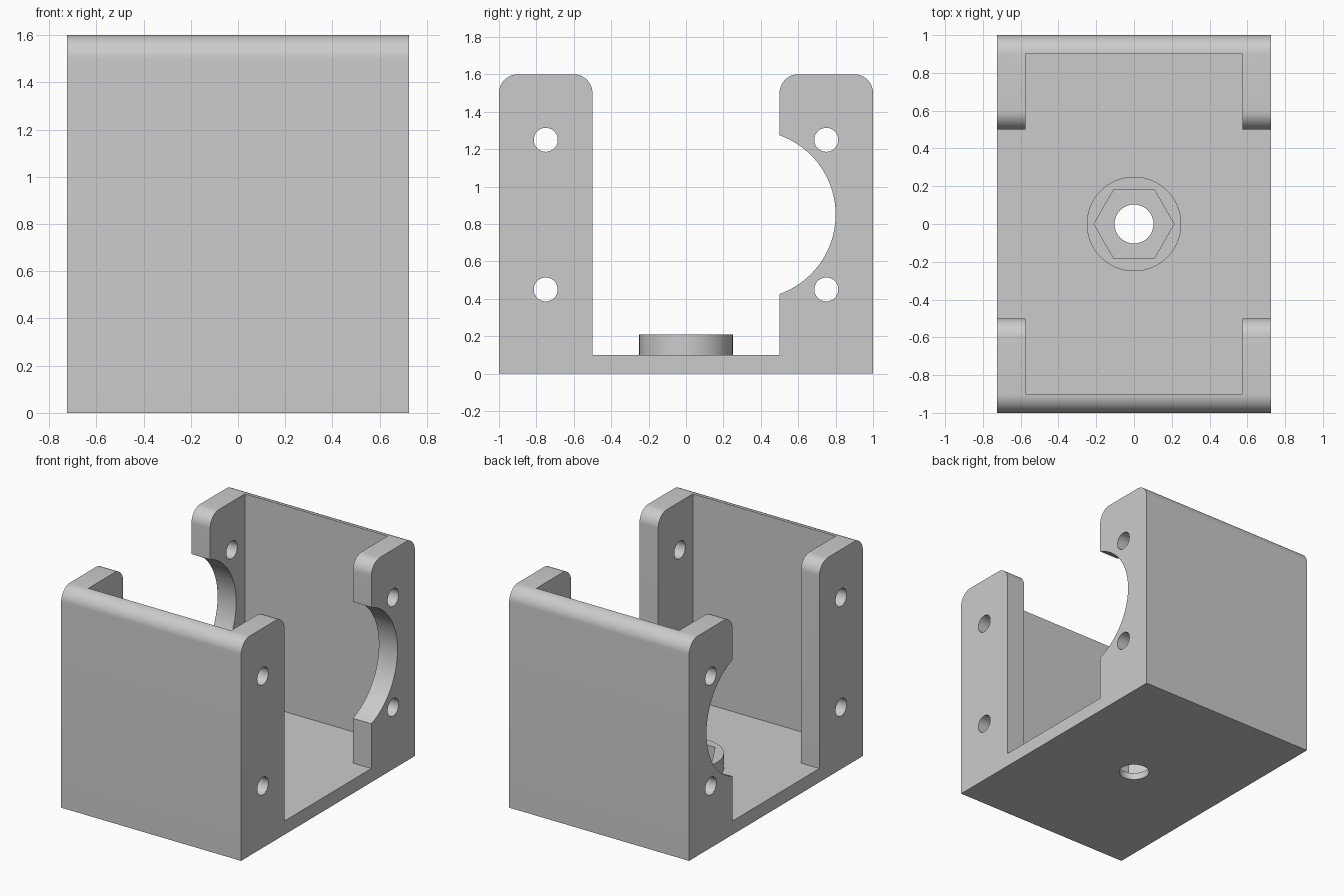
import bpy
import math
from mathutils import Matrix

if "Cube" in bpy.data.objects:
    bpy.data.objects.remove(bpy.data.objects["Cube"], do_unlink=True)

import bmesh

HALF_W, HALF_L, HEIGHT = 0.725, 1.0, 1.6
WALL, FILLET, OPEN = 0.1, 0.1, 0.5

grey = bpy.data.materials.new("Light Grey")
grey.use_nodes = True
colour = (0.6, 0.6, 0.6, 1)
grey.diffuse_color = colour
grey.node_tree.nodes["Principled BSDF"].inputs["Base Color"].default_value = colour


def add_object(name, bm):
    bmesh.ops.recalc_face_normals(bm, faces=bm.faces)
    mesh = bpy.data.meshes.new(name)
    bm.to_mesh(mesh)
    bm.free()
    mesh.materials.append(grey)
    ob = bpy.data.objects.new(name, mesh)
    bpy.context.collection.objects.link(ob)
    return ob


def box(name, size, centre):
    bm = bmesh.new()
    bmesh.ops.create_cube(bm, size=1, matrix=Matrix.Translation(centre) @ Matrix.Diagonal((*size, 1)))
    return add_object(name, bm)


def cylinder(name, radius, depth, centre, sides=64, along_x=False):
    bm = bmesh.new()
    turn = Matrix.Rotation(math.pi / 2, 4, "Y") if along_x else Matrix.Identity(4)
    bmesh.ops.create_cone(bm, cap_ends=True, segments=sides, radius1=radius, radius2=radius,
                          depth=depth, matrix=Matrix.Translation(centre) @ turn)
    return add_object(name, bm)


def combine(target, tool, operation="DIFFERENCE"):
    """Apply a boolean and remove the tool."""
    tool.hide_render = True
    mod = target.modifiers.new("Boolean", "BOOLEAN")
    mod.operation, mod.object, mod.solver = operation, tool, "EXACT"
    bpy.context.view_layer.objects.active = target
    bpy.ops.object.modifier_apply(modifier=mod.name)
    bpy.data.objects.remove(tool, do_unlink=True)


def corner(y, z, start, steps=12):
    """Quarter round, turning clockwise from the start angle."""
    return [(y + FILLET * math.cos(a), z + FILLET * math.sin(a))
            for a in (start - math.pi / 2 * i / steps for i in range(steps + 1))]


# U-shaped side profile with rounded wall tops, extruded across the width
top = HEIGHT - FILLET
half = [(OPEN, WALL)]
half += corner(OPEN + FILLET, top, math.pi)
half += corner(HALF_L - FILLET, top, math.pi / 2)
half += [(HALF_L, 0)]
profile = half + [(-y, z) for y, z in reversed(half)]

bm = bmesh.new()
face = bm.faces.new([bm.verts.new((-HALF_W, y, z)) for y, z in profile])
extruded = bmesh.ops.extrude_face_region(bm, geom=[face])["geom"]
bmesh.ops.translate(bm, vec=(2 * HALF_W, 0, 0),
                    verts=[g for g in extruded if isinstance(g, bmesh.types.BMVert)])
bracket = add_object("mounting_bracket", bm)

# Inner cavity leaving thin end walls and side flanges
combine(bracket, box("cavity_cutter", (1.15, 1.8, 2), (0, 0, WALL + 1)))

# Round opening in the rear flanges
combine(bracket, cylinder("opening_cutter", 0.45, 2, (0, 0.35, 0.85), 96, True))

# Screw holes through all four flanges
for y in (-0.75, 0.75):
    for z in (0.45, 1.25):
        combine(bracket, cylinder("screw_cutter", 0.064, 2, (0, y, z), 48, True))

# Floor boss with hexagonal nut pocket and bolt hole
combine(bracket, cylinder("boss", 0.25, 0.16, (0, 0, 0.13)), "UNION")
bm = bmesh.new()
bmesh.ops.create_cone(bm, cap_ends=True, segments=6, radius1=0.212, radius2=0.212, depth=0.4,
                      matrix=Matrix.Translation((0, 0, 0.25)) @ Matrix.Rotation(math.pi / 2, 4, "Z"))
# Corners of the pocket point along x
if max(v.co.x for v in bm.verts) < 0.2:
    bmesh.ops.rotate(bm, verts=bm.verts, matrix=Matrix.Rotation(math.pi / 6, 3, "Z"))
combine(bracket, add_object("nut_cutter", bm))
combine(bracket, cylinder("bolt_cutter", 0.103, 1, (0, 0, 0)))

# Smooth the rounds, keep the edges sharp
bpy.ops.object.select_all(action="DESELECT")
bracket.select_set(True)
bpy.context.view_layer.objects.active = bracket
bpy.ops.object.shade_smooth_by_angle(angle=math.radians(30))
